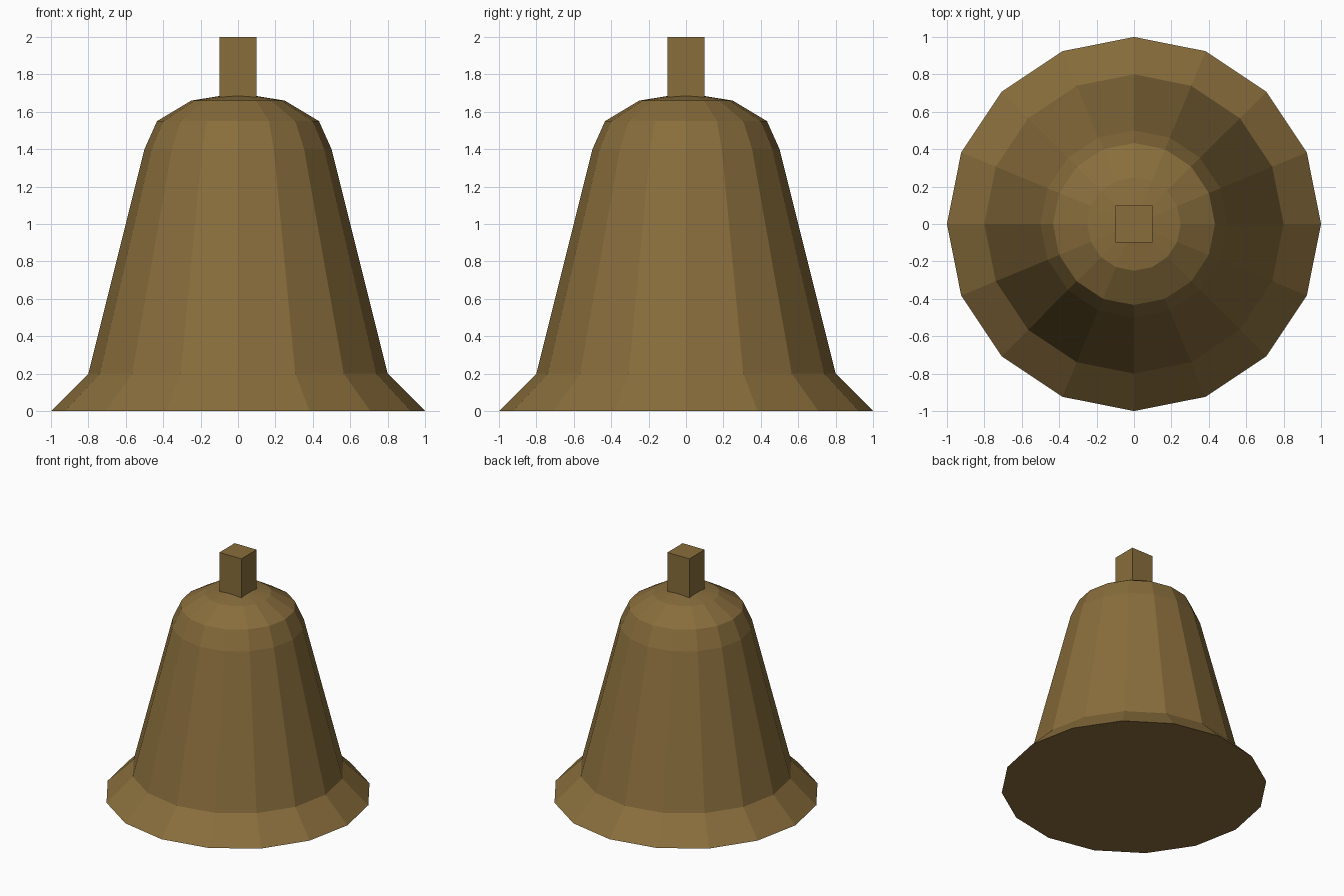
import bpy
import bmesh
from math import cos, sin, pi, radians

if "Cube" in bpy.data.objects:
    bpy.data.objects.remove(bpy.data.objects["Cube"])

SIDES = 16

# Aged bronze
bronze = bpy.data.materials.new("aged_bronze")
bronze.use_nodes = True
colour = (0.25, 0.155, 0.045, 1)
bronze.diffuse_color = colour
bronze.node_tree.nodes["Principled BSDF"].inputs["Base Color"].default_value = colour


def add_object(name, bm):
    bmesh.ops.recalc_face_normals(bm, faces=bm.faces)
    mesh = bpy.data.meshes.new(name)
    bm.to_mesh(mesh)
    bm.free()
    mesh.materials.append(bronze)
    obj = bpy.data.objects.new(name, mesh)
    bpy.context.collection.objects.link(obj)
    return obj


def lathe(name, profile, apex):
    """Turn a (radius, height) profile into a faceted solid with a flat base."""
    bm = bmesh.new()
    rings = [[bm.verts.new((r * cos(2 * pi * i / SIDES), r * sin(2 * pi * i / SIDES), z))
              for i in range(SIDES)] for r, z in profile]
    tip = bm.verts.new((0, 0, apex))
    bm.faces.new(rings[0])
    for i in range(SIDES):
        j = (i + 1) % SIDES
        for low, high in zip(rings, rings[1:]):
            bm.faces.new((low[i], low[j], high[j], high[i]))
        bm.faces.new((rings[-1][i], rings[-1][j], tip))
    return add_object(name, bm)


# Bell: flared lip, tapering waist and flattened dome shoulder
dome = [(0.5 * cos(radians(a)), 1.4 + 0.3 * sin(radians(a))) for a in (0, 30, 60)]
lathe("bell_body", [(1, 0), (0.8, 0.2)] + dome, apex=1.7)

# Square hanging post
bm = bmesh.new()
bmesh.ops.create_cube(bm, size=1)
bmesh.ops.scale(bm, verts=bm.verts, vec=(0.2, 0.2, 0.4))
bmesh.ops.translate(bm, verts=bm.verts, vec=(0, 0, 1.8))
add_object("hanging_post", bm)
